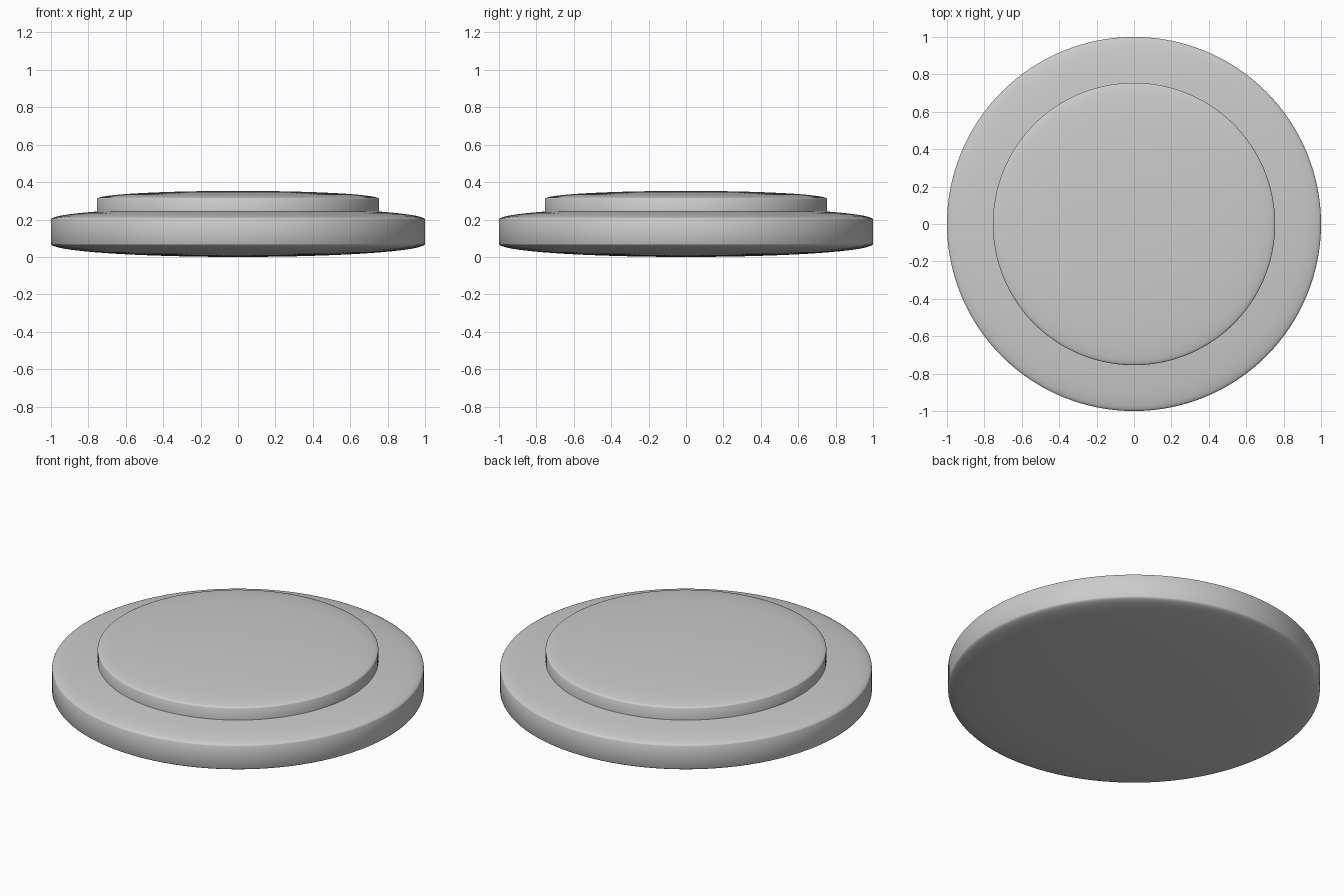
import bpy, bmesh, math

if "Cube" in bpy.data.objects:
    bpy.data.objects.remove(bpy.data.objects["Cube"])


def domed_disc(name, radius, z_low, z_edge_low, z_edge_high, z_top, sides=128, steps=20):
    """Lathe a disc with a straight rim and elliptical domes above and below."""
    angles = [math.pi / 2 * i / steps for i in range(1, steps + 1)]
    profile = []
    if z_edge_low > z_low:
        h = z_edge_low - z_low
        profile += [(radius * math.sin(a), z_edge_low - h * math.cos(a)) for a in angles]
    else:
        profile.append((radius, z_edge_low))
    h = z_top - z_edge_high
    profile += [(radius * math.sin(a), z_edge_high + h * math.cos(a)) for a in reversed(angles)]

    bm = bmesh.new()
    rings = [[bm.verts.new((r * math.cos(2 * math.pi * s / sides),
                            r * math.sin(2 * math.pi * s / sides), z))
              for s in range(sides)] for r, z in profile]
    for a, b in zip(rings, rings[1:]):
        for s in range(sides):
            t = (s + 1) % sides
            bm.faces.new((a[s], a[t], b[t], b[s]))
    # Close both ends with fans
    for ring, z in ((rings[0], z_low), (rings[-1], z_top)):
        centre = bm.verts.new((0, 0, z))
        for s in range(sides):
            bm.faces.new((ring[s], ring[(s + 1) % sides], centre))
    bmesh.ops.recalc_face_normals(bm, faces=bm.faces)

    mesh = bpy.data.meshes.new(name)
    bm.to_mesh(mesh)
    bm.free()
    obj = bpy.data.objects.new(name, mesh)
    bpy.context.collection.objects.link(obj)
    bpy.ops.object.select_all(action='DESELECT')
    obj.select_set(True)
    bpy.context.view_layer.objects.active = obj
    bpy.ops.object.shade_smooth_by_angle(angle=math.radians(40))
    return obj


# Wide lower disc, domed on both sides
domed_disc("base_disc", 1.0, 0.0, 0.07, 0.2, 0.265)

# Smaller upper disc resting on it, flat underneath
domed_disc("upper_disc", 0.755, 0.235, 0.235, 0.31, 0.353)
